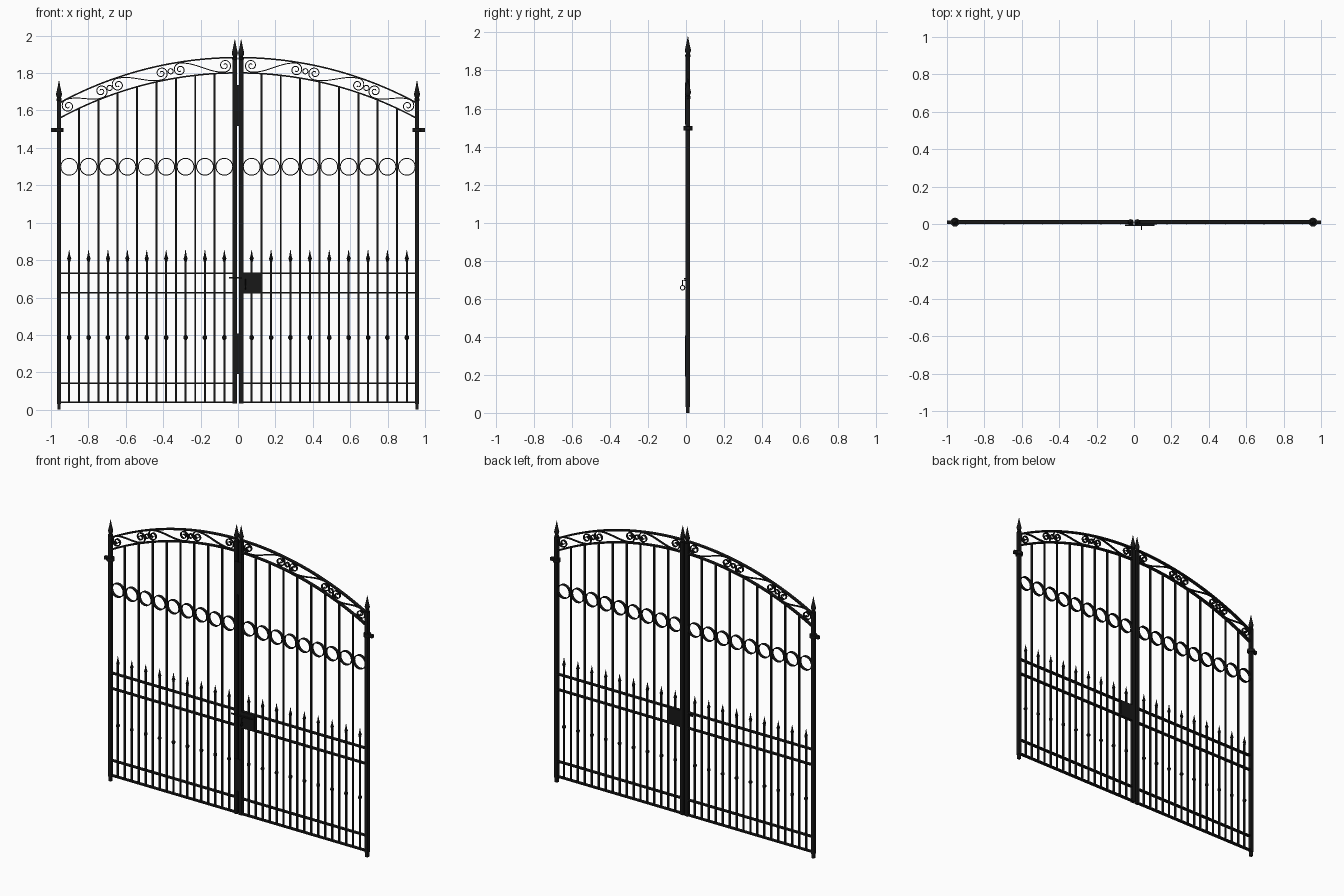
import bpy, bmesh, math
from mathutils import Vector, Matrix

cube = bpy.data.objects.get("Cube")
if cube:
    bpy.data.objects.remove(cube, do_unlink=True)

Y = 0.010                      # plane of the gate
POST, INNER = 0.957, 0.017     # post positions on each leaf
FIRST, STEP = 0.073, 0.1037    # first short bar and bar spacing
RADIUS = 2.0                   # radius of the arch
BAR = 0.0053                   # half width of the upright bars

iron = bpy.data.materials.new("black iron")
iron.use_nodes = True
iron.diffuse_color = (0.009, 0.009, 0.009, 1)
iron.node_tree.nodes["Principled BSDF"].inputs["Base Color"].default_value = iron.diffuse_color


def finish(bm, name, smooth=False):
    bmesh.ops.recalc_face_normals(bm, faces=bm.faces)
    mesh = bpy.data.meshes.new(name)
    bm.to_mesh(mesh)
    bm.free()
    mesh.materials.append(iron)
    obj = bpy.data.objects.new(name, mesh)
    bpy.context.collection.objects.link(obj)
    if smooth:
        bpy.ops.object.select_all(action='DESELECT')
        obj.select_set(True)
        bpy.context.view_layer.objects.active = obj
        bpy.ops.object.shade_smooth_by_angle()


def box(bm, x0, x1, y0, y1, z0, z1):
    size = (abs(x1 - x0), y1 - y0, z1 - z0, 1)
    mid = Vector((x0 + x1, y0 + y1, z0 + z1)) / 2
    bmesh.ops.create_cube(bm, size=1, matrix=Matrix.Translation(mid) @ Matrix.Diagonal(size))


def bar(bm, x, half, z0, z1):
    box(bm, x - half, x + half, Y - half, Y + half, z0, z1)


def lathe(bm, x, z, profile, sides=12):
    """Turned shape from (radius, height) pairs."""
    rings = []
    for r, h in profile:
        rings.append([bm.verts.new((x + r * math.cos(math.tau * i / sides),
                                    Y + r * math.sin(math.tau * i / sides), z + h))
                      for i in range(sides)])
    for a, b in zip(rings, rings[1:]):
        for i in range(sides):
            j = (i + 1) % sides
            bm.faces.new((a[i], a[j], b[j], b[i]))
    bm.faces.new(rings[0])
    bm.faces.new(rings[-1])


def strip(bm, path, thick, depth, closed=False):
    """Flat iron bent along a path of (x, z) points."""
    pts = [Vector(p) for p in path]
    n = len(pts)
    rings = []
    for i, p in enumerate(pts):
        before = pts[i - 1] if closed or i else p
        after = pts[(i + 1) % n] if closed or i < n - 1 else p
        t = (after - before).normalized()
        side = Vector((-t.y, t.x)) * thick / 2
        rings.append([bm.verts.new((p.x + s * side.x, Y + d * depth / 2, p.y + s * side.y))
                      for s, d in ((1, 1), (1, -1), (-1, -1), (-1, 1))])
    for i in range(n if closed else n - 1):
        a, b = rings[i], rings[(i + 1) % n]
        for k in range(4):
            bm.faces.new((a[k], a[k - 1], b[k - 1], b[k]))
    if not closed:
        bm.faces.new(rings[0])
        bm.faces.new(rings[-1])


def circle(x, z, r, n=32):
    return [(x + r * math.cos(math.tau * i / n), z + r * math.sin(math.tau * i / n)) for i in range(n)]


def arch(x, top):
    return top - RADIUS + math.sqrt(RADIUS ** 2 - x * x)


def s_scroll(p, q, r=0.035, turns=1.6):
    """Two spirals joined by a sweeping S, from p to q."""
    p, q = Vector(p), Vector(q)
    along = (q - p).normalized()
    up = Vector((-along.y, along.x))
    mid = (p + q) / 2
    half = (q - p).length / 2
    curl = []
    for i in range(37):
        f = i / 36
        a = math.pi / 2 + math.tau * turns * (1 - f)
        rad = r * (0.2 + 0.8 * f)
        curl.append((-half + rad * math.cos(a), rad * math.sin(a)))
    sweep = [(-half * (1 - i / 8), r * math.cos(math.pi / 2 * i / 8)) for i in range(1, 9)]
    left = curl + sweep
    local = left + [(-u, -v) for u, v in reversed(left[:-1])]
    return [mid + along * u + up * v for u, v in local]


SPEAR = [(0.0115, 0), (0.0145, 0.004), (0.0145, 0.012), (0.01, 0.018), (0.015, 0.03), (0.016, 0.038),
         (0.0125, 0.052), (0.0065, 0.08), (0.001, 0.11)]
SMALL_SPEAR = [(0.006, 0), (0.009, 0.003), (0.007, 0.007), (0.0115, 0.014), (0.006, 0.03), (0.001, 0.061)]
KNOB = [(0.005, -0.014), (0.012, -0.005), (0.012, 0.005), (0.005, 0.014)]

for side, label in ((-1, "right"), (1, "left")):
    # Posts with spear finials and a pin foot
    bm = bmesh.new()
    bar(bm, side * POST, 0.0115, 0.03, 1.655)
    bar(bm, side * POST, 0.009, 0, 0.03)
    bar(bm, side * INNER, 0.0115, 0.033, 1.875)
    finish(bm, label + "_posts")
    bm = bmesh.new()
    lathe(bm, side * POST, 1.65, SPEAR)
    lathe(bm, side * INNER, 1.87, SPEAR)
    finish(bm, label + "_post_finials", True)

    # Hinge collar and peg
    bm = bmesh.new()
    lathe(bm, side * POST, 1.496, [(0.024, -0.011), (0.024, 0.011)], 16)
    box(bm, side * POST, side * 1.0, Y - 0.01, Y + 0.01, 1.486, 1.506)
    finish(bm, label + "_hinge", True)

    # Flat horizontal rails
    bm = bmesh.new()
    for z in (0.04, 0.142, 0.626, 0.73):
        box(bm, side * INNER, side * POST, Y - 0.011, Y + 0.011, z - 0.004, z + 0.004)
    finish(bm, label + "_rails")

    # Tall bars up to the arch, short bars between them
    bm = bmesh.new()
    for k in range(8):
        x = FIRST + (k + 0.5) * STEP
        bar(bm, side * x, BAR, 0.04, arch(x, 1.801))
    finish(bm, label + "_tall_bars")
    bm, tips, rings = bmesh.new(), bmesh.new(), bmesh.new()
    for k in range(9):
        x = side * (FIRST + k * STEP)
        bar(bm, x, BAR, 0.04, 0.80)
        lathe(tips, x, 0.793, SMALL_SPEAR, 8)
        lathe(tips, x, 0.386, KNOB, 8)
        strip(rings, circle(x, 1.299, 0.045), 0.005, 0.02, True)
    finish(bm, label + "_short_bars")
    finish(tips, label + "_bar_spears_and_knobs", True)
    finish(rings, label + "_ring_row", True)

    # Double arch
    bm = bmesh.new()
    xs = [INNER + (POST - INNER) * i / 32 for i in range(33)]
    for top in (1.883, 1.801):
        strip(bm, [(side * x, arch(x, top)) for x in xs], 0.008, 0.022)
    finish(bm, label + "_arches", True)

    # Scrollwork between the arches
    bm = bmesh.new()
    for outer, inner in ((0.908, 0.732), (0.641, 0.41), (0.31, 0.071)):
        path = s_scroll((-outer, arch(outer, 1.842)), (-inner, arch(inner, 1.842)))
        strip(bm, [(-side * p.x, p.y) for p in path], 0.005, 0.014)
    for x in (0.686, 0.36):
        strip(bm, circle(side * x, arch(x, 1.842), 0.014, 16), 0.005, 0.014, True)
    finish(bm, label + "_scrolls", True)

# Cover plates over the meeting posts
bm = bmesh.new()
for z0, z1 in ((0.192, 0.407), (1.517, 1.737)):
    box(bm, -0.025, 0.025, Y - 0.0155, Y - 0.0115, z0, z1)
finish(bm, "meeting_cover_plates")

# Lock case between the middle rails, with a latch bolt
bm = bmesh.new()
box(bm, 0.022, 0.122, Y - 0.0125, Y + 0.011, 0.627, 0.731)
finish(bm, "lock_case")
bm = bmesh.new()
box(bm, -0.047, 0.11, Y - 0.02, Y - 0.0125, 0.701, 0.709)
finish(bm, "latch_bolt")

# Curled pull handle
curve = bpy.data.curves.new("pull_handle", 'CURVE')
curve.dimensions = '3D'
curve.bevel_depth = 0.003
curve.bevel_resolution = 1
spline = curve.splines.new('POLY')
path = [(0.04, Y - 0.0125, 0.697), (0.04, -0.018, 0.697)]
path += [(0.04, -0.018 - 0.012 * math.sin(a), 0.658 + 0.012 * math.cos(a))
         for a in (math.tau * i / 12 for i in range(13))]
spline.points.add(len(path) - 1)
for point, co in zip(spline.points, path):
    point.co = (*co, 1)
curve.materials.append(iron)
bpy.context.collection.objects.link(bpy.data.objects.new("pull_handle", curve))
